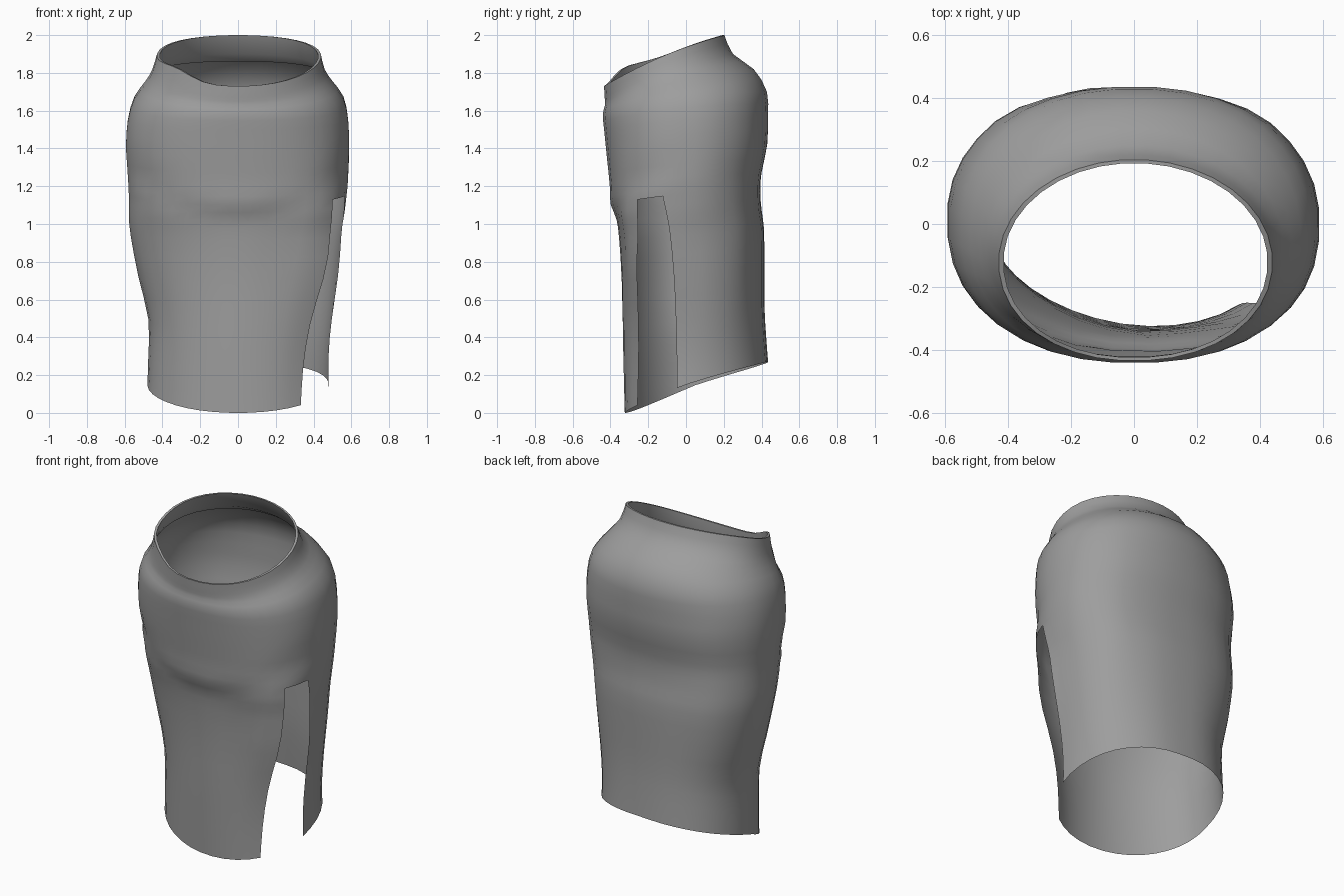
import bpy, bmesh
from math import sin, cos, radians, exp, copysign

cube = bpy.data.objects.get("Cube")
if cube:
    bpy.data.objects.remove(cube)

# Plain grey cloth
cloth = bpy.data.materials.new("grey_cloth")
cloth.use_nodes = True
GREY = (0.34, 0.34, 0.34, 1)
cloth.diffuse_color = GREY
cloth.node_tree.nodes["Principled BSDF"].inputs["Base Color"].default_value = GREY

# Tilted cross-sections, hem to waist:
# front z, side z, back z, front y, back y, right x, left x, centre y, roundness
SECTIONS = [
    (0, .15, .27, -.322, .43, -.48, .48, 0, .95),
    (.2, .3, .4, -.328, .42, -.475, .48, 0, .95),
    (.45, .5, .57, -.335, .41, -.475, .495, 0, .94),
    (.7, .73, .78, -.34, .41, -.53, .52, 0, .93),
    (.92, .94, .97, -.355, .41, -.57, .54, 0, .91),
    (1.02, 1.05, 1.07, -.38, .4, -.58, .56, 0, .9),
    (1.1, 1.16, 1.17, -.405, .395, -.58, .575, 0, .89),
    (1.2, 1.25, 1.27, -.405, .4, -.585, .585, 0, .9),
    (1.35, 1.4, 1.42, -.42, .43, -.595, .59, 0, .9),
    (1.5, 1.55, 1.57, -.435, .435, -.585, .585, 0, .91),
    (1.58, 1.67, 1.7, -.442, .43, -.55, .56, -.02, .93),
    (1.63, 1.75, 1.82, -.43, .36, -.49, .5, -.07, .97),
    (1.67, 1.81, 1.9, -.432, .25, -.455, .46, -.1, 1),
    (1.73, 1.89, 2, -.435, .205, -.43, .44, -.12, 1),
]
SLIT_ROW = 6 * 2      # refined row where the slit ends
BODY_COLS = 34        # columns around the body
SLIT_COLS = 2         # columns across the slit


def refine(rows):
    """Insert a smooth in-between section after every section."""
    out = []
    for i, (b, c) in enumerate(zip(rows, rows[1:])):
        a, d = rows[max(i - 1, 0)], rows[min(i + 2, len(rows) - 1)]
        out += [b, tuple((9 * (q + r) - p - s) / 16 for p, q, r, s in zip(a, b, c, d))]
    return out + [rows[-1]]


def power(value, exponent):
    return copysign(abs(value) ** exponent, value)


def bump(value, width):
    return exp(-(value / width) ** 2)


def folds(x, y, z):
    """Relative push in or out that makes the soft cloth folds."""
    front, back = max(0, -y) / .4, max(0, y) / .4
    swag = -.035 * front * bump(z - 1.03 - .8 * x * x, .07)
    slit_bulge = .24 * front * bump(x - .45, .15) * bump(z - .8, .3)
    hollow = -.01 * back * bump(z - 1.15 + .2 * x, .12)
    ridge = .025 * back * (bump(x - .4, .08) + bump(x + .4, .08)) * bump(z - 1, .6)
    return 1 + swag + slit_bulge + hollow + ridge


def point(row, angle):
    zf, zs, zb, yf, yb, xr, xl, yc, roundness = row
    # the upper front is squarer than the back
    if zs > 1.2 and sin(angle) < 0:
        roundness -= .05
    c, v = power(cos(angle), roundness), power(sin(angle), roundness)
    x = c * (xl if c > 0 else -xr)
    y = yc + v * (yb - yc if v > 0 else yc - yf)
    z = zs + (zb - zf) / 2 * v + ((zf + zb) / 2 - zs) * v * v
    # the right side is drawn back, the left front swings towards the slit
    if x < 0:
        y -= .12 * x * max(0, min(1, 1.6 - z))
    else:
        y -= .07 * x * max(0, -v) * max(0, 1 - z)
    # raised kink in the waist
    if z > 1.7:
        z += .2 * max(0, -.12 - y) * bump(x + .36, .12)
    f = folds(x, y, z)
    return x * f, yc + (y - yc) * f, z


def angles(row):
    """Column angles, going round from the slit's back edge to its front edge."""
    h = min(row[1] / 1.16, 1)
    back = radians(-7 - 8 * h ** 3)
    front = radians(311 + 14 * h)
    turn = radians(360)
    body = [back + (front - back) * i / BODY_COLS for i in range(BODY_COLS)]
    gap = [front + (back + turn - front) * i / SLIT_COLS for i in range(SLIT_COLS)]
    return body + gap


# Skirt shell with a tall open slit at the left front
bm = bmesh.new()
rows = refine(SECTIONS)
rings = [[bm.verts.new(point(r, t)) for t in angles(r)] for r in rows]

# Waist lip: a narrow rim and an inner facing that follows the band
for source, scale in ((rings[-1], .965), (rings[-3], .97), (rings[-4], .98)):
    ring = []
    for v in source:
        x, y, z = v.co
        ring.append(bm.verts.new((x * scale, -.12 + (y + .12) * scale, z)))
    rings.append(ring)

count = BODY_COLS + SLIT_COLS
for i, (low, high) in enumerate(zip(rings, rings[1:])):
    for j in range(count):
        if i < SLIT_ROW and j >= BODY_COLS:
            continue
        k = (j + 1) % count
        bm.faces.new((low[j], low[k], high[k], high[j]))
loose = [v for v in bm.verts if not v.link_faces]
bmesh.ops.delete(bm, geom=loose, context='VERTS')

mesh = bpy.data.meshes.new("skirt")
bm.to_mesh(mesh)
bm.free()
mesh.materials.append(cloth)
skirt = bpy.data.objects.new("skirt", mesh)
bpy.context.collection.objects.link(skirt)
bpy.ops.object.select_all(action='DESELECT')
skirt.select_set(True)
bpy.context.view_layer.objects.active = skirt
bpy.ops.object.shade_smooth_by_angle(angle=radians(40))
